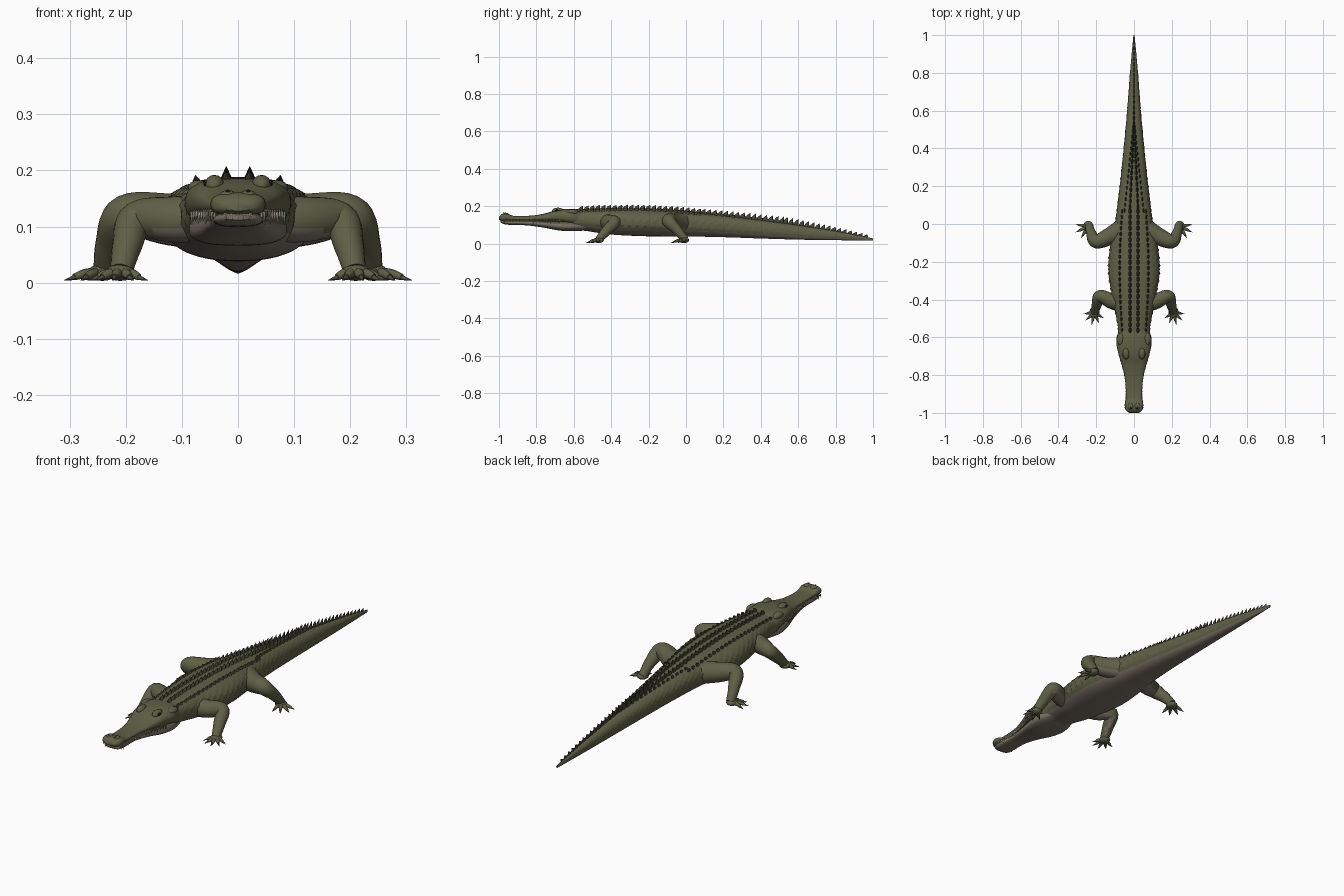
import bpy, bmesh
from math import sin, cos, pi, radians, copysign
from mathutils import Vector, Matrix

if "Cube" in bpy.data.objects:
    bpy.data.objects.remove(bpy.data.objects["Cube"])


def material(name, colour):
    mat = bpy.data.materials.new(name)
    mat.use_nodes = True
    mat.diffuse_color = (*colour, 1)
    mat.node_tree.nodes["Principled BSDF"].inputs["Base Color"].default_value = (*colour, 1)
    return mat


olive = material("olive skin", (.115, .118, .062))
pale = material("pale belly", (.2, .168, .13))
dark = material("dark scutes", (.058, .058, .034))
ivory = material("ivory teeth", (.42, .37, .27))
claw = material("claw brown", (.08, .07, .045))
black = material("eye black", (.01, .01, .008))


def finish(name, bm, mats, angle=50):
    bmesh.ops.recalc_face_normals(bm, faces=bm.faces[:])
    mesh = bpy.data.meshes.new(name)
    bm.to_mesh(mesh)
    bm.free()
    for mat in mats:
        mesh.materials.append(mat)
    obj = bpy.data.objects.new(name, mesh)
    bpy.context.collection.objects.link(obj)
    bpy.ops.object.select_all(action='DESELECT')
    obj.select_set(True)
    bpy.context.view_layer.objects.active = obj
    bpy.ops.object.shade_smooth_by_angle(angle=radians(angle))
    return obj


def sample(table, t):
    """Smooth curve through rows whose first number is the position."""
    n = len(table)
    t = min(max(t, table[0][0]), table[-1][0])
    i = max(k for k in range(n - 1) if table[k][0] <= t)
    a, b = table[i], table[i + 1]
    prev, nxt = table[max(i - 1, 0)], table[min(i + 2, n - 1)]
    d = b[0] - a[0]
    u = (t - a[0]) / d
    out = []
    for k in range(1, len(a)):
        ma = (b[k] - prev[k]) / (b[0] - prev[0]) * d
        mb = (nxt[k] - a[k]) / (nxt[0] - a[0]) * d
        v = u * u * (3 - 2 * u)
        out.append(a[k] * (1 - v) + b[k] * v
                   + ma * u * (1 - u) ** 2 - mb * u * u * (1 - u))
    return out


def skin_rings(bm, rings, mat_rule=lambda f: 0):
    loops = [[bm.verts.new(p) for p in ring] for ring in rings]
    n = len(loops[0])
    faces = [bm.faces.new((a[j], a[(j + 1) % n], b[(j + 1) % n], b[j]))
             for a, b in zip(loops, loops[1:]) for j in range(n)]
    faces += [bm.faces.new(loops[0][::-1]), bm.faces.new(loops[-1])]
    for f in faces:
        f.material_index = mat_rule(f)


def section(table, y, angle, power=.85, bump=0):
    """Point on a rounded cross-section (half width, bottom, top)."""
    w, lo, hi = sample(table, y)
    c, s = cos(angle), sin(angle)
    grow = 1 + bump
    return Vector((grow * w * copysign(abs(c) ** power, c), y,
                   (lo + hi) / 2 + grow * (hi - lo) / 2 * copysign(abs(s) ** power, s)))


# Trunk and tail: position, half width, bottom, top
BODY = [(-.68, .055, .085, .16), (-.6, .084, .07, .178), (-.54, .086, .068, .184),
        (-.42, .108, .05, .188), (-.25, .134, .04, .188), (-.1, .122, .038, .182),
        (0, .1, .038, .175), (.2, .075, .034, .152), (.4, .054, .027, .126),
        (.6, .036, .021, .098), (.8, .021, .018, .066), (1, .003, .016, .028)]


def scales(y, a):
    """Rows of raised scales along the flanks."""
    height = abs(cos(a)) ** 1.5 if sin(a) > -.25 else 0
    fade = min(1, max(0, (y + .6) * 6))
    return .045 * height * fade * max(0, sin(y * 150) * sin(abs(a - pi / 2) * 15))


def belly_rule(table, level):
    def rule(f):
        c = f.calc_center_median()
        _, lo, hi = sample(table, c.y)
        return int(c.z < lo + level * (hi - lo))
    return rule


STEPS, SIDES = 240, 64
bm = bmesh.new()
rings = []
for i in range(STEPS + 1):
    y = -.68 + 1.68 * i / STEPS
    angles = [2 * pi * j / SIDES for j in range(SIDES)]
    rings.append([section(BODY, y, a, bump=scales(y, a)) for a in angles])
skin_rings(bm, rings, belly_rule(BODY, .25))
finish("body_and_tail", bm, [olive, pale])

# Head: upper skull with snout, and lower jaw
SKULL = [(-1, .026, .128, .143), (-.985, .044, .12, .157), (-.96, .049, .119, .16),
         (-.92, .043, .122, .148), (-.82, .048, .12, .15), (-.75, .064, .118, .162),
         (-.69, .082, .112, .18), (-.62, .094, .1, .186), (-.57, .082, .09, .182),
         (-.53, .05, .1, .17)]
JAW = [(-.99, .025, .112, .124), (-.975, .04, .104, .125), (-.94, .044, .1, .126),
       (-.85, .043, .097, .126), (-.76, .058, .085, .124), (-.68, .078, .07, .124),
       (-.61, .087, .066, .125), (-.53, .07, .07, .125)]
for name, table, rule in (("upper_head", SKULL, lambda f: 0),
                          ("lower_jaw", JAW, belly_rule(JAW, .6))):
    bm = bmesh.new()
    a0, a1 = table[0][0], table[-1][0]
    skin_rings(bm, [[section(table, a0 + (a1 - a0) * i / 70, 2 * pi * j / 40, .75)
                     for j in range(40)] for i in range(71)], rule)
    finish(name, bm, [olive, pale])


def ball(bm, centre, size, index=0, detail=14):
    mat = Matrix.Translation(centre) @ Matrix.Diagonal((*size, 1))
    made = bmesh.ops.create_uvsphere(bm, u_segments=detail, v_segments=detail // 2 + 1,
                                     radius=1, matrix=mat)
    for f in {f for v in made["verts"] for f in v.link_faces}:
        f.material_index = index


# Brows, eyes, nostril swellings and cheek lumps
bm = bmesh.new()
for s in (-1, 1):
    ball(bm, (s * .042, -.685, .174), (.018, .032, .018))
    ball(bm, (s * .055, -.69, .177), (.007, .011, .007), 1)
    ball(bm, (s * .018, -.965, .155), (.015, .018, .01))
    ball(bm, (s * .018, -.974, .163), (.004, .005, .003), 1)
    ball(bm, (s * .07, -.61, .168), (.02, .035, .015))
finish("eyes_and_nostrils", bm, [olive, black])


def spike(bm, base, tip, radius, sides=6):
    """Small pointed cone from base to tip."""
    axis = tip - base
    mat = (Matrix.Translation((base + tip) / 2)
           @ axis.to_track_quat('Z', 'Y').to_matrix().to_4x4())
    return bmesh.ops.create_cone(bm, cap_ends=True, segments=sides, radius1=radius,
                                 radius2=radius * .08, depth=axis.length, matrix=mat)


# Teeth along both jaws
bm = bmesh.new()
for s in (-1, 1):
    for k in range(20):
        y = -.972 + .0155 * k
        size = .016 + .005 * (k % 3 == 1)
        x = s * (sample(SKULL, y)[0] * .96)
        spike(bm, Vector((x, y, .127)), Vector((x * 1.03, y, .125 - size)), .0042)
        x = s * (sample(JAW, y + .008)[0] * .98)
        spike(bm, Vector((x, y + .008, .117)), Vector((x * 1.05, y + .008, .135)), .0035)
for k in range(-2, 3):
    spike(bm, Vector((k * .011, -.988, .125)), Vector((k * .011, -.992, .11)), .0035)
finish("teeth", bm, [ivory])


def top_height(x, y):
    w, lo, hi = sample(BODY, y)
    c = min(.98, abs(x) / w) ** (1 / .85)
    return (lo + hi) / 2 + (hi - lo) / 2 * (1 - c * c) ** .425


def scute(bm, x, y, length, width, height):
    """Keeled plate whose peak leans towards the tail."""
    z = top_height(x, y)
    base = [bm.verts.new((x + width * cos(a), y + length * sin(a),
                          top_height(x + width * cos(a), y + length * sin(a)) - .004))
            for a in (2 * pi * k / 8 for k in range(8))]
    keel = [bm.verts.new((x, y - length * .3, z + height * .55)),
            bm.verts.new((x, y + length * .85, z + height))]
    front, back = keel
    for k in range(8):
        a, b = base[k], base[(k + 1) % 8]
        bm.faces.new((a, b, back if k in (0, 1, 2, 3) else front))
    bm.faces.new((base[4], front, back))
    bm.faces.new((base[0], back, front))
    bm.faces.new(base[::-1])


# Back armour: four rows, tail rows that converge, then a single crest
bm = bmesh.new()
for s in (-1, 1):
    for k in range(22):
        y = -.565 + .03 * k
        scute(bm, s * .021, y, .016, .011, .02)
        scute(bm, s * (.064 + .012 * sin(pi * k / 21)), y, .014, .009, .013)
    for k in range(15):
        y = .09 + .03 * k
        scute(bm, s * .021 * (1 - k / 15), y, .016, .008, .022 + .0008 * k)
        scute(bm, s * .05 * (1 - k / 16), y - .02, .013, .006, .012)
for k in range(16):
    scute(bm, 0, .53 + .0285 * k, .016, .006 - .0002 * k, .034 - .0014 * k)
finish("back_scutes", bm, [dark], 25)


def tube(bm, points, sides=18, steps=28, rule=lambda f: 0, flat=1):
    """Tapered limb through rows of x, y, z, radius."""
    table = [(i, *p) for i, p in enumerate(points)]
    span = len(points) - 1
    rows = [sample(table, span * i / steps) for i in range(steps + 1)]
    pos = [Vector(r[:3]) for r in rows]
    axis = (pos[1] - pos[0]).normalized()
    side = axis.orthogonal().normalized()
    rings = []
    for i, r in enumerate(rows):
        new = (pos[min(i + 1, steps)] - pos[max(i - 1, 0)]).normalized()
        side = (axis.rotation_difference(new) @ side).normalized()
        axis = new
        other = axis.cross(side)
        rings.append([pos[i] + r[3] * (side * cos(a) + other * sin(a))
                      for a in (2 * pi * j / sides for j in range(sides))])
    skin_rings(bm, rings, rule)


def leg(name, s, path, foot, heading, spread, count, reach):
    bm = bmesh.new()

    def under(f):
        f.normal_update()
        c = f.calc_center_median()
        return int(abs(c.x) < .19 and f.normal.z < -.55)

    tube(bm, [(s * x, y, z, r) for x, y, z, r in path], rule=under)
    fx, fy = foot
    ball(bm, (s * fx, fy, .018), (.027, .029, .015))
    for k in range(count):
        a = radians(heading + spread * (k / (count - 1) - .5))
        d = Vector((s * cos(a), sin(a), 0))
        long = reach * (1 - .12 * abs(k - (count - 1) / 2))
        start = Vector((s * fx, fy, .017)) + d * .012
        mid = start + d * long * .5
        end = start + d * long
        mid.z, end.z = .016, .01
        tube(bm, [(*start, .01), (*mid, .0085), (*end, .006)], sides=10, steps=8)
        cone = spike(bm, end - d * .003, end + d * .019 - Vector((0, 0, .006)), .0055, 8)
        for f in {f for v in cone["verts"] for f in v.link_faces}:
            f.material_index = 2
    finish(name, bm, [olive, pale, claw])


# Legs, mirrored left and right
FORE = [(.04, -.43, .115, .042), (.115, -.41, .113, .041), (.18, -.382, .112, .033),
        (.197, -.425, .068, .027), (.208, -.468, .02, .02)]
HIND = [(.04, -.01, .11, .055), (.12, -.06, .113, .047), (.2, -.092, .12, .037),
        (.228, -.045, .07, .026), (.238, -.004, .02, .02)]
for s, label in ((1, "left"), (-1, "right")):
    leg(label + "_front_leg", s, FORE, (.21, -.468), -78, 140, 5, .036)
    leg(label + "_hind_leg", s, HIND, (.242, -.012), -42, 100, 4, .046)
